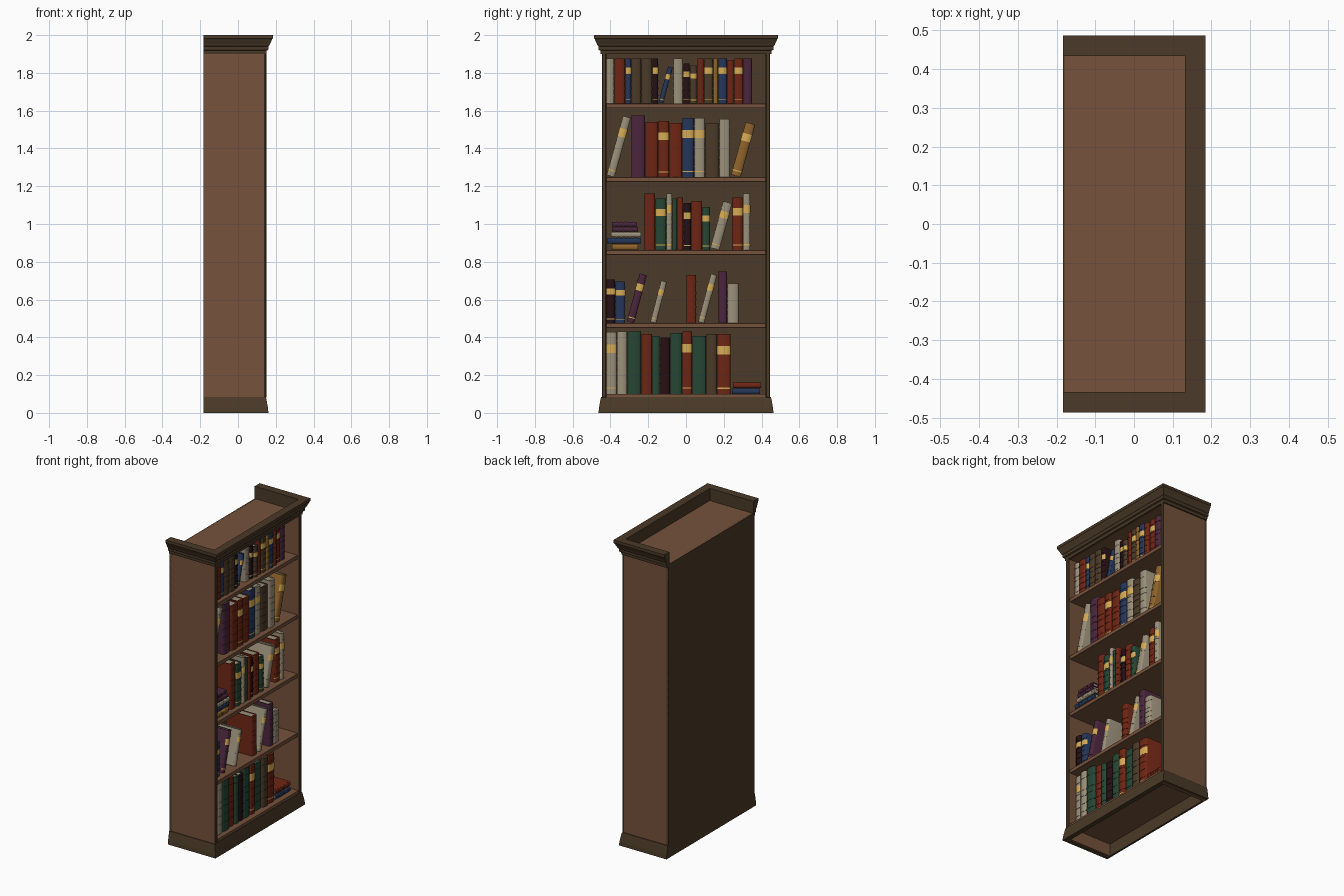
import bpy, bmesh, math, random
from mathutils import Matrix

if "Cube" in bpy.data.objects:
    bpy.data.objects.remove(bpy.data.objects["Cube"])

random.seed(4)

def material(name, rgb):
    m = bpy.data.materials.new(name)
    m.diffuse_color = (*rgb, 1)
    m.use_nodes = True
    m.node_tree.nodes["Principled BSDF"].inputs["Base Color"].default_value = m.diffuse_color
    return m

WOOD = material("brown wood", (.181, .084, .045))
DARK = material("dark wood", (.070, .042, .021))
CREAM = material("cream", (.328, .279, .195))
GOLD = material("gold", (.68, .413, .091))
COVERS = {
    "r": ("red", material("red", (.156, .019, .007))),
    "g": ("green", material("green", (.019, .061, .034))),
    "b": ("blue", material("blue", (.019, .037, .102))),
    "p": ("purple", material("purple", (.069, .019, .045))),
    "t": ("tan", material("tan", (.275, .127, .025))),
    "k": ("black", material("maroon black", (.019, .005, .007))),
    "w": ("brown", DARK),
    "c": ("cream", CREAM),
}

def finish(name, bm, *mats):
    bmesh.ops.recalc_face_normals(bm, faces=bm.faces)
    me = bpy.data.meshes.new(name)
    bm.to_mesh(me)
    bm.free()
    for m in mats:
        me.materials.append(m)
    ob = bpy.data.objects.new(name, me)
    bpy.context.collection.objects.link(ob)
    return ob

def prism(bm, pts, z0, z1, mat=0):
    """Extrude an xy outline from z0 to z1."""
    lo = [bm.verts.new((x, y, z0)) for x, y in pts]
    hi = [bm.verts.new((x, y, z1)) for x, y in pts]
    n = len(pts)
    faces = [bm.faces.new(lo[::-1]), bm.faces.new(hi)]
    faces += [bm.faces.new((lo[i], lo[(i + 1) % n], hi[(i + 1) % n], hi[i])) for i in range(n)]
    for f in faces:
        f.material_index = mat

def rect(x0, x1, y0, y1):
    return [(x0, y0), (x1, y0), (x1, y1), (x0, y1)]

def box(name, x, y, z, mat, bevel=0):
    bm = bmesh.new()
    prism(bm, rect(*x, *y), *z)
    ob = finish(name, bm, mat)
    if bevel:
        ob.modifiers.new("bevel", "BEVEL").width = bevel
    return ob

def moulding(name, profile):
    """Sweep an (outset, height) profile round the two sides and the open face."""
    bm = bmesh.new()
    rings = []
    for cx, cy in ((0, -1), (1, -1), (1, 1), (0, 1)):
        rings.append([bm.verts.new((.142 + d if cx else -.183, cy * (.444 + d), z)) for d, z in profile])
    n = len(profile)
    for a, b in zip(rings, rings[1:]):
        for i in range(n):
            j = (i + 1) % n
            bm.faces.new((a[i], a[j], b[j], b[i]))
    bm.faces.new(rings[0])
    bm.faces.new(rings[-1][::-1])
    return finish(name, bm, DARK)

# ---- case ----
for s, side in ((-1, "near"), (1, "far")):
    box(side + "_side_panel", (-.18, .142), sorted((s * .424, s * .444)), (0, 1.92), WOOD)
    box(side + "_front_stile", (.14, .15), sorted((s * .422, s * .446)), (.08, 1.905), DARK, .003)
box("top_board", (-.18, .14), (-.425, .425), (1.902, 1.92), WOOD)
box("bottom_board", (-.18, .14), (-.425, .425), (.08, .1), WOOD)
SHELVES = [.1, .475, .862, 1.248, 1.638]
for i, z in enumerate(SHELVES[1:]):
    box(f"shelf_{i + 1}", (-.17, .135), (-.425, .425), (z - .025, z), WOOD, .002)

# ---- back: sheet with vertical planks ----
box("back_panel", (-.183, -.17), (-.444, .444), (0, 1.92), DARK)
for i in range(8):
    y = -.44 + .11 * i
    box(f"back_plank_{i + 1}", (-.172, -.163), (max(y + .0015, -.424), min(y + .1085, .424)), (.09, 1.91), DARK)

# ---- crown and base mouldings ----
moulding("crown_moulding", [(-.01, 1.9), (.008, 1.9), (.010, 1.918), (.018, 1.922), (.019, 1.94),
                            (.025, 1.946), (.028, 1.955), (.034, 1.967), (.039, 1.978), (.042, 1.982),
                            (.042, 2.0), (-.01, 2.0)])
moulding("base_moulding", [(-.012, 0), (.019, 0), (.017, .025), (.009, .07), (.006, .083), (-.012, .083)])

# ---- books ----
def book(key, w, h, y, z, lean=0):
    """Book pivoted on its lower right corner; an upper-case key adds gilding."""
    colour, cover = COVERS[key.lower()]
    w -= .003
    t, b = .004, min(.3 * w, .011)
    d = max(.14, min(.21, .75 * h))
    def arc(o):
        pts = []
        for k in range(9):
            a = math.pi * (k / 8 - .5)
            pts.append((-b + (b + o) * math.cos(a), -w / 2 + (w / 2 + o * .8) * math.sin(a)))
        return pts
    bm = bmesh.new()
    inner = -b - .003
    # boards and rounded spine
    prism(bm, arc(0) + [(-d, 0), (-d, -t), (inner, -t), (inner, t - w), (-d, t - w), (-d, -w)], 0, h)
    # pages
    prism(bm, rect(.005 - d, inner, t - w, -t), .004, h - .004, 1)
    # raised bands
    for f in (.18, .34, .5, .62, .86):
        prism(bm, arc(.002), f * h - .003, f * h + .003)
    # gold label and foot line
    if key.isupper():
        prism(bm, arc(.0015), .66 * h, .8 * h, 2)
        prism(bm, arc(.0015), .085 * h, .105 * h, 2)
    x = .112 - random.random() * .014
    bm.transform(Matrix.Translation((x, y, z)) @ Matrix.Rotation(-math.radians(lean), 4, "X"))
    finish(colour + "_book", bm, cover, CREAM, GOLD)

def fill(level, row):
    """Row entries in mm: (colour, width, height, lean); a blank colour is a gap."""
    y = -.423
    for key, w, *rest in row:
        w /= 1000
        if key == " ":
            y += w
            continue
        h = rest[0] / 1000
        lean = rest[1] if len(rest) > 1 else 0
        a = math.radians(lean)
        y += w * math.cos(a)
        book(key, w, h, y, SHELVES[level], lean)
        y += h * math.sin(a)

def stack(level, row):
    """Lying books from the bottom up: (colour, thickness, start, length) in mm."""
    z = SHELVES[level]
    for key, w, y, h in row:
        book(key, w / 1000, h / 1000, y / 1000, z, 90)
        z += w / 1000

fill(4, [("c", 42, 238), ("r", 58, 238), ("B", 32, 238), ("w", 53, 238), ("w", 58, 238), ("K", 32, 238),
         ("B", 28, 196, 15), ("c", 53, 238), ("K", 37, 213), ("W", 37, 200), ("r", 37, 238), ("W", 48, 238),
         ("t", 26, 238), ("B", 48, 238), ("r", 37, 230), ("R", 48, 238), ("p", 48, 238)])
fill(3, [("C", 46, 325, 15.5), ("p", 74, 327), ("r", 69, 292), ("R", 58, 297), ("r", 69, 287), ("B", 63, 313),
         ("C", 58, 313), ("w", 74, 287), ("c", 58, 308), (" ", 5), ("T", 55, 288, 15.5)])
fill(2, [(" ", 201), ("r", 58, 299), ("G", 58, 272), ("C", 32, 299), ("g", 26, 272), ("r", 32, 277),
         ("K", 42, 250), ("r", 58, 260), ("G", 42, 228), ("C", 52, 255, 15.5), ("R", 55, 277), ("C", 40, 299)])
fill(1, [("K", 48, 230), ("B", 53, 220), (" ", 6), ("P", 42, 262, 15), (" ", 16), ("C", 34, 225, 14.7),
         (" ", 100), ("r", 55, 256), (" ", 8), ("C", 36, 262, 15), (" ", 5), ("p", 48, 274), ("c", 60, 210)])
fill(0, [("C", 55, 328), ("c", 55, 332), ("g", 74, 332), ("r", 58, 317), ("g", 42, 307), ("k", 53, 300),
         ("g", 64, 323), ("R", 53, 332), ("g", 74, 307), ("w", 58, 317), ("R", 72, 317)])
stack(2, [("t", 34, -391, 138), ("b", 34, -418, 180), ("c", 30, -397, 159), ("p", 27, -391, 138), ("p", 27, -391, 132)])
stack(0, [("b", 32, 243, 148), ("r", 32, 248, 148)])

# smooth the rounded spines, keep the edges sharp
for ob in bpy.context.collection.objects:
    ob.select_set(ob.name.split(".")[0].endswith("_book"))
    if ob.select_get():
        bpy.context.view_layer.objects.active = ob
bpy.ops.object.shade_smooth_by_angle(angle=math.radians(35))
